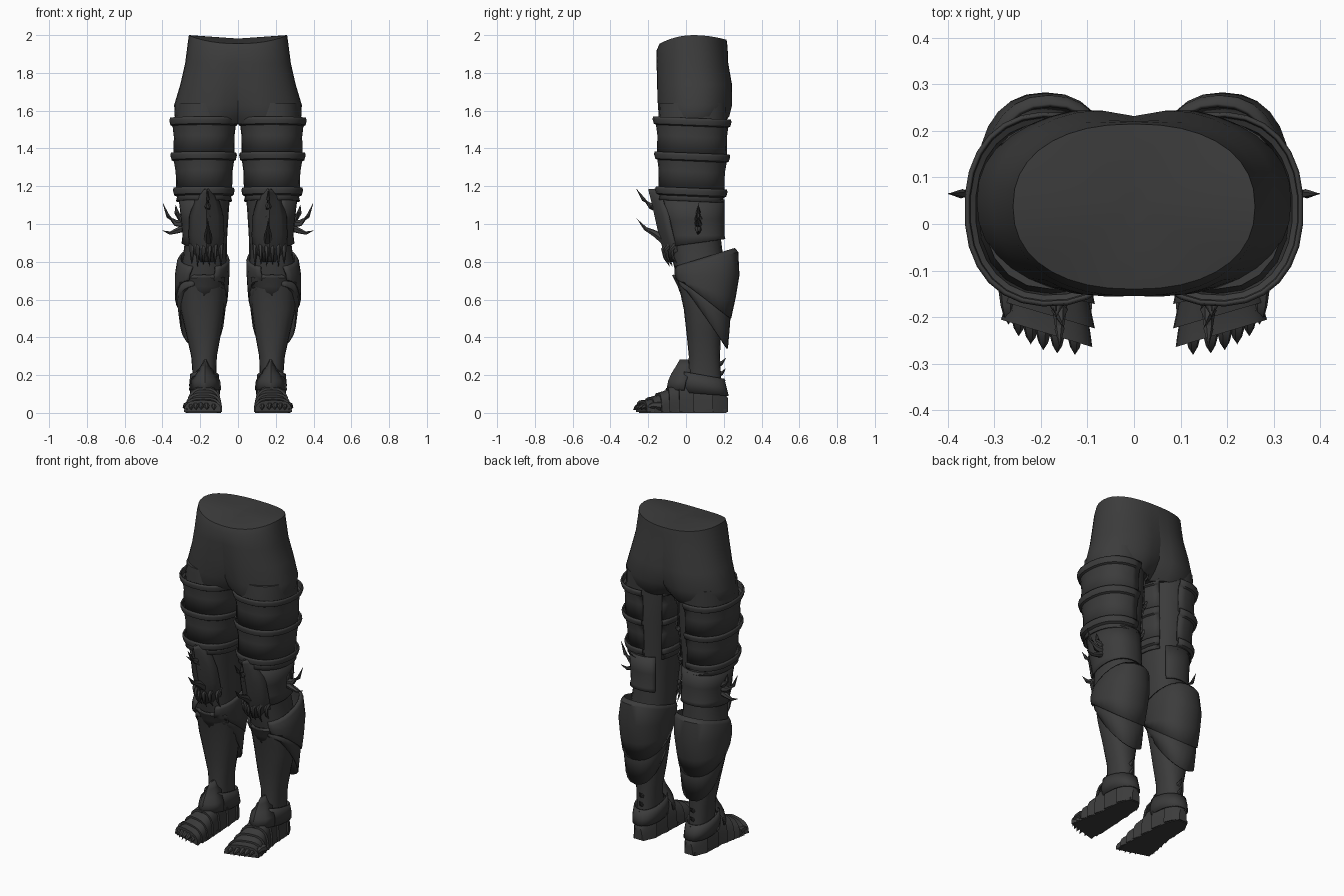
import bpy, bmesh, math
from mathutils import Vector

if "Cube" in bpy.data.objects:
    bpy.data.objects.remove(bpy.data.objects["Cube"])

mat = bpy.data.materials.new("dark_grey")
mat.diffuse_color = (0.045, 0.045, 0.045, 1)
mat.use_nodes = True
mat.node_tree.nodes["Principled BSDF"].inputs["Base Color"].default_value = mat.diffuse_color


def skin(name, rings, closed=True, caps=True, mirror=True, thick=0, angle=35):
    """Bridge equal-length point rings into a surface."""
    bm = bmesh.new()
    vr = [[bm.verts.new(p) for p in r] for r in rings]
    n = len(rings[0])
    for a, b in zip(vr, vr[1:]):
        for i in range(n if closed else n - 1):
            j = (i + 1) % n
            bm.faces.new((a[i], a[j], b[j], b[i]))
    if closed and caps:
        for r in (vr[0], vr[-1]):
            c = bm.verts.new(sum((v.co for v in r), Vector()) / n)
            for i in range(n):
                bm.faces.new((r[i], r[(i + 1) % n], c))
    bmesh.ops.recalc_face_normals(bm, faces=bm.faces)
    me = bpy.data.meshes.new(name)
    bm.to_mesh(me)
    bm.free()
    me.materials.append(mat)
    ob = bpy.data.objects.new(name, me)
    bpy.context.collection.objects.link(ob)
    if thick:
        m = ob.modifiers.new("thickness", 'SOLIDIFY')
        m.thickness, m.offset = thick, 0
    if mirror:
        ob.modifiers.new("mirror", 'MIRROR')
    bpy.ops.object.select_all(action='DESELECT')
    ob.select_set(True)
    bpy.context.view_layer.objects.active = ob
    bpy.ops.object.shade_smooth_by_angle(angle=math.radians(angle))
    return ob


def spow(v, p):
    return math.copysign(abs(v) ** p, v)


def oval(z, x0, x1, y0, y1, slope=0, n=20, a0=0, a1=360, p=0.88):
    """Rounded section by extents; slope lifts the back and drops the front."""
    pts = []
    full = a1 - a0 >= 360
    for i in range(n if full else n + 1):
        a = math.radians(a0 + (a1 - a0) * i / n)
        c, s = spow(math.cos(a), p), spow(math.sin(a), p)
        pts.append(((x0 + x1) / 2 + (x1 - x0) / 2 * c,
                    (y0 + y1) / 2 + (y1 - y0) / 2 * s, z + slope * s))
    return pts


def table(rows, t):
    """Linear interpolation in rows sorted by first column."""
    if t <= rows[0][0]:
        return rows[0][1:]
    for a, b in zip(rows, rows[1:]):
        if t <= b[0]:
            f = (t - a[0]) / (b[0] - a[0])
            return [u + (v - u) * f for u, v in zip(a[1:], b[1:])]
    return rows[-1][1:]


def spike(name, pts, r, n=6):
    """Curved horn tapering to a point."""
    pts = [Vector(p) for p in pts]
    rings = []
    for i, p in enumerate(pts):
        d = (pts[min(i + 1, len(pts) - 1)] - pts[max(i - 1, 0)]).normalized()
        u = d.orthogonal().normalized()
        w = d.cross(u)
        rad = r * (1 - i / (len(pts) - 1)) ** 0.8 + 0.0008
        rings.append([p + rad * (u * math.cos(k * math.tau / n) + w * math.sin(k * math.tau / n))
                      for k in range(n)])
    skin(name, rings, angle=50)


def plate(name, cx, rows, bow, ridge=0, thick=0.008):
    """Bowed plate; rows hold height, front y and half width."""
    us = [-1, -0.66, -0.33, 0, 0.33, 0.66, 1]
    skin(name, [[(cx + u * w, y + bow * u * u - (ridge if u == 0 else 0), z) for u in us]
                for z, y, w in rows], closed=False, thick=thick)


# hips, with a dipped waist and a cleft at the lower back
hips = []
for z, w, y0, y1, cleft in [(2.0, .26, -.14, .215, 0), (1.965, .265, -.155, .22, 0), (1.85, .28, -.162, .23, .01),
                            (1.74, .305, -.162, .252, .02), (1.63, .338, -.16, .255, .035),
                            (1.57, .335, -.155, .24, .06), (1.53, .32, -.14, .21, .08)]:
    ring = []
    for x, y, h in oval(z, -w, w, y0, y1, n=36):
        s = (y - (y0 + y1) / 2) / (y1 - y0) * 2
        if z > 1.95:
            h -= .025 * s * s + (.02 * s * s if s < 0 else 0)
        y -= cleft * math.exp(-(x / .06) ** 2) * s
        ring.append((x, y, h))
    hips.append(ring)
skin("hips", hips)

# whole leg under the armour
skin("leg", [oval(*r) for r in [
    (1.64, .03, .325, -.14, .22), (1.5, .022, .335, -.15, .215), (1.36, .028, .33, -.145, .21),
    (1.18, .04, .315, -.135, .195), (1.05, .05, .295, -.105, .19), (.92, .058, .28, -.085, .185),
    (.8, .06, .295, -.07, .2), (.68, .062, .31, -.04, .2), (.55, .072, .305, -.012, .195),
    (.42, .09, .275, .003, .185), (.3, .112, .248, .015, .18), (.2, .115, .24, .01, .185),
    (.1, .12, .235, 0, .19)]])

# thigh bands, each with a flared upper lip, open at the inner back
THIGH = [(1.18, .035, .325, -.143, .2), (1.37, .022, .34, -.15, .215), (1.56, .014, .345, -.158, .222)]
for k, (zt, zb) in enumerate([(1.56, 1.365), (1.375, 1.18), (1.19, 1.12)]):
    rings = []
    for z, g in [(zt, .012), (zt - .012, .016), (zt - .034, .011), (zt - .04, 0),
                 ((zt + zb) / 2, -.006), (zb, 0)]:
        x0, x1, y0, y1 = table(THIGH, z)
        rings.append(oval(z, x0 - g * .8, x1 + g, y0 - g, y1 + g, -.008, 24, -220, 100))
    skin("thigh_band_%d" % (k + 1), rings, closed=False, thick=.008)

# knee side guard with a lower lip
skin("knee_guard", [oval(*r, 18, -70, 130) for r in [
    (1.13, .05, .31, -.125, .2, 0), (1.02, .05, .297, -.105, .2, .01),
    (.94, .05, .29, -.09, .2, .0), (.9, .05, .295, -.085, .205, .02)]], closed=False, thick=.008)

# knee cap, its horns and its row of claws
plate("knee_cap", .167, [(.8, -.085, .05), (.86, -.105, .085), (.94, -.128, .092), (1.04, -.15, .088),
                         (1.12, -.168, .065), (1.165, -.18, .035), (1.185, -.184, .012)], .06, .012)
spike("upper_knee_horn", [(.16, -.14, 1.05), (.16, -.185, 1.095), (.16, -.225, 1.13), (.16, -.262, 1.185)], .024)
spike("lower_knee_horn", [(.16, -.11, .91), (.16, -.165, .95), (.16, -.215, .975), (.16, -.262, 1.03)], .024)
for i in range(6):
    x = .09 + .031 * i
    y = -.10 + .045 * ((i - 2.5) / 2.5) ** 2
    spike("knee_claw_%d" % (i + 1), [(x, y + .01, .9), (x, y - .022, .865), (x, y - .014, .82),
                                     (x, y + .012, .775 + .01 * (i % 2))], .016)

# outer side horns on a round boss
spike("upper_side_horn", [(.27, .065, 1.0), (.33, .065, 1.005), (.37, .065, 1.04), (.398, .065, 1.11)], .023)
spike("lower_side_horn", [(.27, .065, .985), (.32, .065, .965), (.36, .065, .952), (.4, .065, .965)], .02)
spike("side_boss", [(.27, .065, 1.03), (.3, .065, 1.03), (.325, .065, 1.06), (.33, .065, 1.1)], .03)

# layered greave wrapping the calf, open at the front
skin("lower_greave", [oval(*r, 22, -75, 255) for r in [
    (.68, .056, .318, -.045, .235, -.02), (.58, .066, .318, -.035, .23, -.1),
    (.51, .078, .306, -.015, .218, -.17)]], closed=False, thick=.008)
skin("upper_greave", [oval(*r, 22, -65, 245) for r in [
    (.82, .055, .305, -.065, .255, .05), (.8, .048, .318, -.072, .272, .05),
    (.73, .05, .33, -.07, .278, 0), (.66, .055, .33, -.06, .258, -.05),
    (.61, .06, .328, -.05, .234, -.11)]], closed=False, thick=.01)
# pointed collar at the top of the shin
plate("shin_collar", .18, [(.6, -.015, .07), (.67, -.04, .105), (.715, -.062, .11), (.73, -.07, .07)], .055)

# foot built as overlapping lames
FOOT = [(-.25, .1, .278, .05), (-.2, .092, .278, .068), (-.13, .092, .27, .105), (-.05, .098, .255, .15),
        (.03, .1, .245, .18), (.15, .108, .24, .165), (.2, .125, .22, .12), (.222, .14, .205, .08)]


def arch(y, g):
    x0, x1, h = table(FOOT, y)
    skew = .3 * max(0, min(1, -y / .2))
    pts = []
    for i in range(13):
        a = math.pi * i / 12
        c = spow(math.cos(a), .7)
        dx = ((x1 - x0) / 2 + g) * c
        pts.append(((x0 + x1) / 2 + dx, y + skew * dx, .004 + (h + g) * math.sin(a) ** .7))
    return pts


cuts = [.222, .14, .04, -.04, -.1, -.15, -.195, -.235]
for i, (b, f) in enumerate(zip(cuts, cuts[1:])):
    b2 = b + (.012 if i else 0)
    skin("foot_lame_%d" % (i + 1), [arch(b2, -.006), arch((b + f) / 2, .002), arch(f, .008)])

# sole
skin("sole", [[(x, y, z) for x, y in [(.14, .215), (.21, .215), (.24, .14), (.245, 0), (.278, -.17),
                                      (.265, -.2), (.11, -.25), (.09, -.18), (.1, 0), (.11, .14)]]
              for z in (0, .02)])

# toe claws
for i, (x, y) in enumerate([(.127, -.28), (.165, -.277), (.195, -.27), (.222, -.258), (.248, -.24), (.27, -.215)]):
    spike("toe_claw_%d" % (i + 1), [(x, y + .085, .035), (x, y + .04, .04), (x, y + .015, .03), (x, y, .015)], .023)

# pointed ankle tongue and a folded cuff behind it
plate("ankle_tongue", .174, [(.12, -.1, .082), (.17, -.09, .076), (.205, -.075, .052), (.245, -.05, .024),
                             (.28, -.03, .003)], .09)
skin("ankle_cuff", [oval(*r, 18, -60, 240) for r in [
    (.2, .105, .25, -.02, .2, -.02), (.15, .1, .255, -.03, .212, -.02), (.1, .1, .25, -.03, .222, -.01)]],
    closed=False, thick=.008)

# small heel spurs
for i, z in enumerate((.15, .21, .265)):
    spike("heel_spur_%d" % (i + 1), [(.175, .17, z - .01), (.175, .19, z), (.175, .21, z + .025)], .016)
